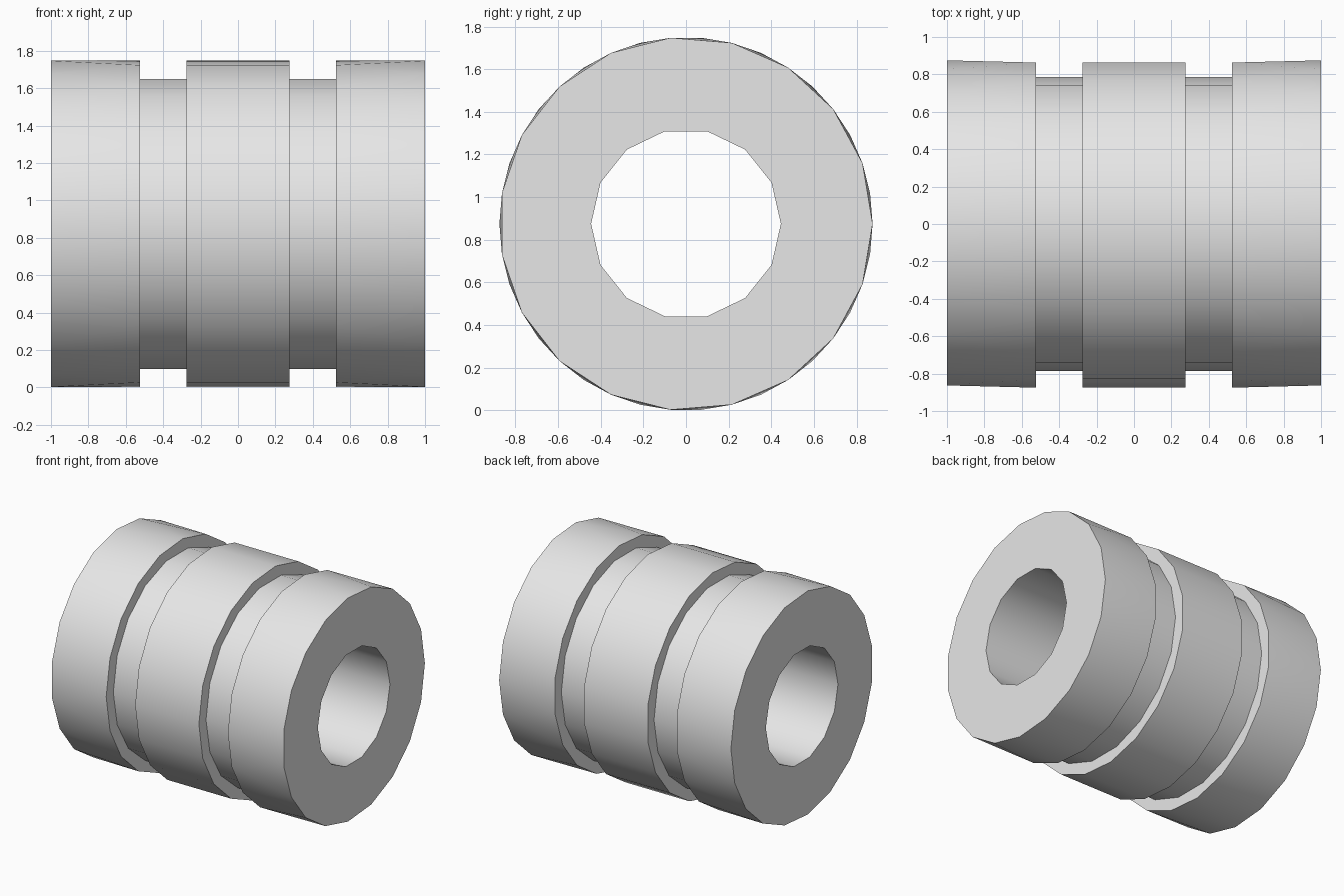
import bpy, bmesh
from math import cos, sin, tau, radians

cube = bpy.data.objects.get("Cube")
if cube:
    bpy.data.objects.remove(cube, do_unlink=True)

grey = bpy.data.materials.new("light grey")
grey.use_nodes = True
grey.diffuse_color = (0.8, 0.8, 0.8, 1)
grey.node_tree.nodes["Principled BSDF"].inputs["Base Color"].default_value = (0.8, 0.8, 0.8, 1)

COLLAR_R, GROOVE_R, BORE_R = 0.875, 0.787, 0.445
COLLAR_N, GROOVE_N, BORE_N = 19, 18, 14
CENTRE_Z = 0.875
INNER_X, OUTER_X = 0.275, 0.525   # groove edges
bm = bmesh.new()


def ring(x, radius, sides, phase=0.0):
    """Closed loop of vertices and edges around the x axis."""
    verts = []
    for k in range(sides):
        a = tau * (k + phase) / sides
        verts.append(bm.verts.new((x, radius * cos(a), CENTRE_Z + radius * sin(a))))
    edges = [bm.edges.new((verts[k], verts[(k + 1) % sides])) for k in range(sides)]
    return verts, edges


def side(a, b, twisted=False):
    """Band between two rings; a twisted band is made of triangles."""
    a, b = a[0], b[0]
    for k in range(len(a)):
        n = (k + 1) % len(a)
        if twisted:
            bm.faces.new((a[k], a[n], b[k]))
            bm.faces.new((b[k], a[n], b[n]))
        else:
            bm.faces.new((a[k], a[n], b[n], b[k]))


def wall(a, b):
    """Flat annulus between two rings in the same plane."""
    bmesh.ops.triangle_fill(bm, use_beauty=True, edges=a[1] + b[1])


# Middle band
middle = {s: ring(s * INNER_X, COLLAR_R, COLLAR_N, 0.5) for s in (-1, 1)}
side(middle[-1], middle[1])

# Grooves, end collars and end faces on both sides
bore = {}
for s in (-1, 1):
    groove_in = ring(s * INNER_X, GROOVE_R, GROOVE_N)
    groove_out = ring(s * OUTER_X, GROOVE_R, GROOVE_N)
    collar_in = ring(s * OUTER_X, COLLAR_R, COLLAR_N, 0.5)
    collar_out = ring(s, COLLAR_R, COLLAR_N)
    bore[s] = ring(s, BORE_R, BORE_N)
    wall(middle[s], groove_in)
    side(groove_in, groove_out)
    wall(groove_out, collar_in)
    side(collar_out, collar_in, twisted=True)
    wall(collar_out, bore[s])

# Bore through the whole length
side(bore[-1], bore[1])

bmesh.ops.recalc_face_normals(bm, faces=bm.faces[:])
mesh = bpy.data.meshes.new("grooved_sleeve")
bm.to_mesh(mesh)
bm.free()
mesh.materials.append(grey)
sleeve = bpy.data.objects.new("grooved_sleeve", mesh)
bpy.context.collection.objects.link(sleeve)

bpy.ops.object.select_all(action="DESELECT")
sleeve.select_set(True)
bpy.context.view_layer.objects.active = sleeve
bpy.ops.object.shade_smooth_by_angle(angle=radians(35))
